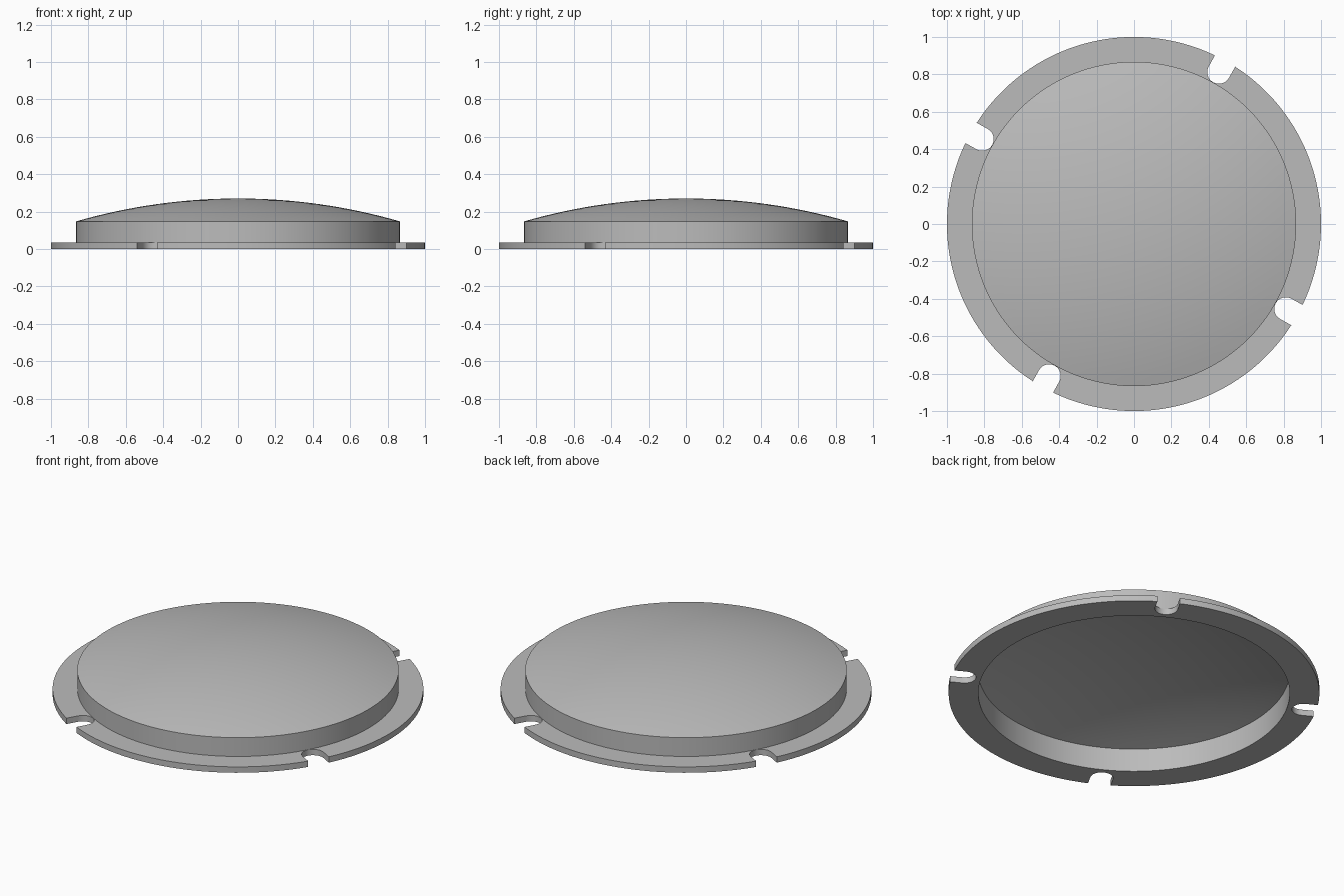
import bpy, bmesh, math
from mathutils import Matrix, Vector

cube = bpy.data.objects.get("Cube")
if cube:
    bpy.data.objects.remove(cube, do_unlink=True)

SEGMENTS = 128
FLANGE_TOP = 0.035
WALL_OUT, WALL_IN = 0.867, 0.84
SLOT_R, SLOT_CENTRE, SLOT_ANGLE = 0.062, 0.93, math.radians(60.8)

grey = bpy.data.materials.new("plain_grey")
grey.use_nodes = True
grey.diffuse_color = (0.5, 0.5, 0.5, 1)
grey.node_tree.nodes["Principled BSDF"].inputs["Base Color"].default_value = (0.5, 0.5, 0.5, 1)


def select_only(ob):
    bpy.ops.object.select_all(action="DESELECT")
    ob.select_set(True)
    bpy.context.view_layer.objects.active = ob


def polar(r, a):
    return Vector((r * math.cos(a), r * math.sin(a)))


def cap(radius, edge_z, top_z, steps=16):
    """Spherical cap profile from the edge to the axis."""
    rise = top_z - edge_z
    sphere = (radius ** 2 + rise ** 2) / (2 * rise)
    points = []
    for i in range(steps + 1):
        r = radius * (1 - i / steps)
        points.append((r, top_z - sphere + math.sqrt(sphere ** 2 - r ** 2)))
    return points


# Flange outline: rim arcs joined by four round-ended slots
outline = []
half = math.asin(SLOT_R)
for k in range(4):
    turn = SLOT_ANGLE + k * math.pi / 2
    for i in range(13):
        a = math.pi / 2 + math.pi * (1 - i / 12)
        p = Vector((SLOT_CENTRE, 0)) + polar(SLOT_R, a + math.pi / 2 - math.pi / 2)
        p.y = -abs(p.y) if i < 6 else abs(p.y)
        outline.append(Matrix.Rotation(turn, 2) @ p)
    arc = math.pi / 2 - 2 * half
    for i in range(33):
        outline.append(polar(1, turn + half + arc * i / 32))
hole = [polar(WALL_IN, math.tau * i / SEGMENTS) for i in range(SEGMENTS)]

curve = bpy.data.curves.new("flange", "CURVE")
curve.dimensions = "2D"
curve.fill_mode = "BOTH"
curve.extrude = FLANGE_TOP / 2
for loop in (outline, hole):
    spline = curve.splines.new("POLY")
    spline.points.add(len(loop) - 1)
    for point, p in zip(spline.points, loop):
        point.co = (p.x, p.y, 0, 1)
    spline.use_cyclic_u = True
curve.materials.append(grey)
flange = bpy.data.objects.new("flange", curve)
bpy.context.collection.objects.link(flange)
flange.location.z = FLANGE_TOP / 2
select_only(flange)
bpy.ops.object.convert(target="MESH")
flange = bpy.context.object
bm = bmesh.new()
bm.from_mesh(flange.data)
bmesh.ops.remove_doubles(bm, verts=bm.verts, dist=0.0001)
bmesh.ops.recalc_face_normals(bm, faces=bm.faces)
bm.to_mesh(flange.data)
bm.free()
select_only(flange)
bpy.ops.object.shade_smooth_by_angle(angle=math.radians(30))

# Hollow domed cover: outer wall and dome, then ceiling and inner wall
profile = [(WALL_OUT, FLANGE_TOP)] + cap(WALL_OUT, 0.147, 0.27)
profile += cap(WALL_IN, 0.138, 0.25)[::-1] + [(WALL_IN, FLANGE_TOP)]
bm = bmesh.new()
verts = [bm.verts.new((r, 0, z)) for r, z in profile]
edges = []
for a, b in zip(verts, verts[1:]):
    if a.co.x > 0.001 or b.co.x > 0.001:
        edges.append(bm.edges.new((a, b)))
bmesh.ops.spin(bm, geom=verts + edges, cent=(0, 0, 0), axis=(0, 0, 1),
               angle=math.tau, steps=SEGMENTS, use_merge=False)
bmesh.ops.remove_doubles(bm, verts=bm.verts, dist=0.0005)
bmesh.ops.recalc_face_normals(bm, faces=bm.faces)
# Open shell: make sure the top of the dome faces up
crown = max(bm.faces, key=lambda f: f.calc_center_median().z)
if crown.normal.z < 0:
    bmesh.ops.reverse_faces(bm, faces=bm.faces)
# The ceiling is a separate shell and must face down
for f in bm.faces:
    c = f.calc_center_median()
    inner = any(abs(v.co.z - z) < 0.0004 and abs(v.co.xy.length - r) < 0.0004
                for v in f.verts for r, z in profile[18:])
    if inner and (f.normal.z > 0.5 or (abs(f.normal.z) < 0.5 and f.normal.xy.dot(c.xy) > 0)):
        f.normal_flip()
mesh = bpy.data.meshes.new("domed_cover")
bm.to_mesh(mesh)
bm.free()
mesh.materials.append(grey)
cover = bpy.data.objects.new("domed_cover", mesh)
bpy.context.collection.objects.link(cover)
select_only(cover)
bpy.ops.object.shade_smooth_by_angle(angle=math.radians(12))
